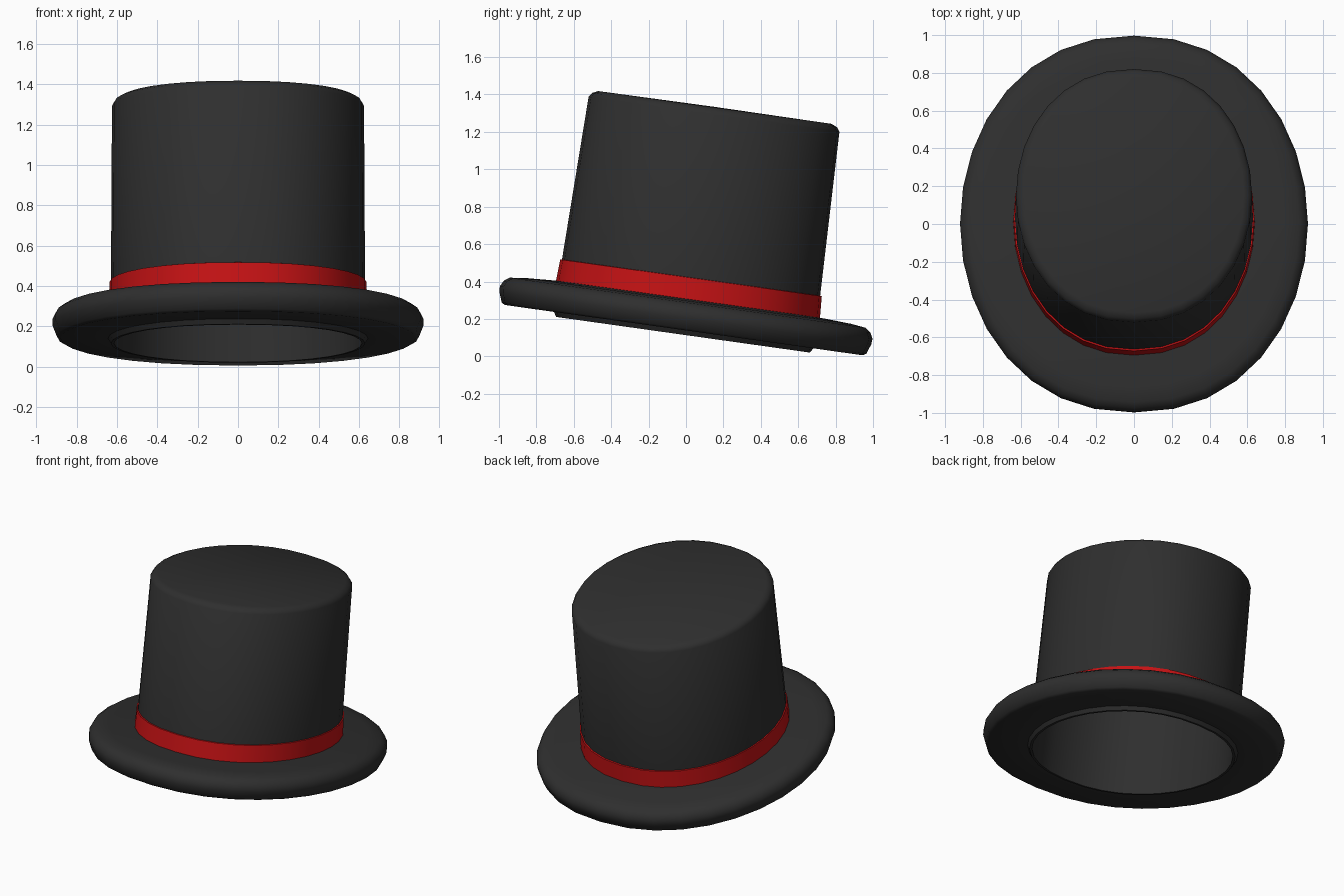
import bpy, bmesh, math
from mathutils import Matrix

if "Cube" in bpy.data.objects:
    bpy.data.objects.remove(bpy.data.objects["Cube"])

SEGMENTS = 32
# The whole hat leans back about 8 degrees
TILT = Matrix.Translation((0, 0, 0.30)) @ Matrix.Rotation(math.radians(-8), 4, 'X')


def material(name, colour):
    m = bpy.data.materials.new(name)
    m.diffuse_color = (*colour, 1)
    m.use_nodes = True
    m.node_tree.nodes["Principled BSDF"].inputs["Base Color"].default_value = m.diffuse_color
    return m


black = material("black felt", (0.028, 0.028, 0.028))
red = material("red ribbon", (0.56, 0.006, 0.007))


def oval_lathe(name, profile, mat, angle=50):
    """Sweep (x radius, y radius, height) points around a slightly squared oval."""
    bm = bmesh.new()
    rings = []
    for rx, ry, h in profile:
        ring = []
        for i in range(SEGMENTS):
            a = math.tau * i / SEGMENTS
            c, s = math.cos(a), math.sin(a)
            x = rx * math.copysign(abs(c) ** 0.9, c)
            ring.append(bm.verts.new((x, ry * s + 0.01, h)))
        rings.append(ring)
    for low, high in zip(rings, rings[1:]):
        for i in range(SEGMENTS):
            k = (i + 1) % SEGMENTS
            bm.faces.new((low[i], low[k], high[k], high[i]))
    bmesh.ops.remove_doubles(bm, verts=bm.verts, dist=0.0005)
    bm.transform(TILT)
    mesh = bpy.data.meshes.new(name)
    bm.to_mesh(mesh)
    bm.free()
    mesh.materials.append(mat)
    obj = bpy.data.objects.new(name, mesh)
    bpy.context.collection.objects.link(obj)
    bpy.ops.object.select_all(action='DESELECT')
    obj.select_set(True)
    bpy.context.view_layer.objects.active = obj
    bpy.ops.object.shade_smooth_by_angle(angle=math.radians(angle))
    return obj


# Crown: slightly tapered wall, bevelled rim and flat top
oval_lathe("crown", [
    (0.632, 0.705, -0.03), (0.630, 0.697, 0.12), (0.625, 0.677, 1.005),
    (0.611, 0.661, 1.028), (0.582, 0.630, 1.042), (0, 0, 1.045)], black)

# Ribbon around the foot of the crown
oval_lathe("ribbon", [
    (0.640, 0.714, -0.02), (0.637, 0.706, 0.122), (0.628, 0.695, 0.124)], red)

# Brim: thick, rounded edge with a small lip around the opening
oval_lathe("brim", [
    (0.615, 0.668, -0.185), (0.630, 0.685, -0.185), (0.645, 0.700, -0.160),
    (0.880, 0.965, -0.160), (0.898, 0.984, -0.150), (0.920, 1.004, -0.095),
    (0.921, 1.006, -0.065), (0.905, 0.990, -0.033), (0.875, 0.960, -0.012),
    (0.800, 0.880, -0.002), (0.625, 0.695, 0.008)], black)

# Lining: hollow inside of the hat
oval_lathe("lining", [
    (0, 0, 1.0), (0.595, 0.645, 1.0), (0.615, 0.668, -0.185)], black)
